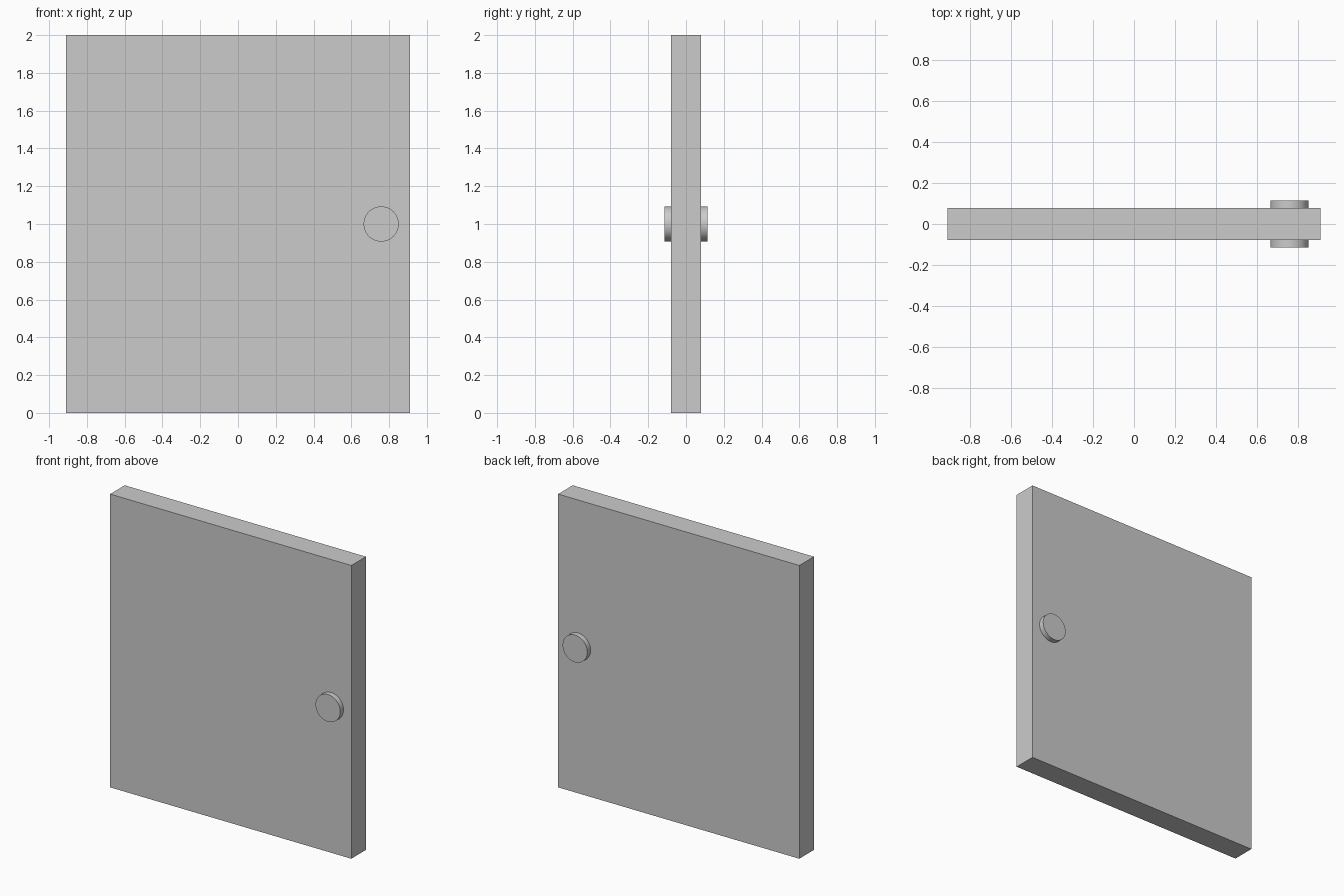
import bpy
import math

if "Cube" in bpy.data.objects:
    bpy.data.objects.remove(bpy.data.objects["Cube"])

W, T, H = 1.82, 0.157, 2.0          # door width, thickness, height
KNOB_X, KNOB_Z, KNOB_R = 0.758, 1.0, 0.093
KNOB_OUT = 0.114                    # knob face distance from the door centre

# Door slab
bpy.ops.mesh.primitive_cube_add(size=1, location=(0, 0, H / 2))
door = bpy.context.object
door.name = "door_panel"
door.scale = (W, T, H)
bpy.ops.object.transform_apply(location=False, rotation=False, scale=True)

# Flat round knob on each face, seated slightly into the slab
inner = T / 2 - 0.005
for name, side in (("front_knob", -1), ("back_knob", 1)):
    bpy.ops.mesh.primitive_cylinder_add(
        vertices=64, radius=KNOB_R, depth=KNOB_OUT - inner,
        location=(KNOB_X, side * (KNOB_OUT + inner) / 2, KNOB_Z),
        rotation=(math.pi / 2, 0, 0))
    knob = bpy.context.object
    knob.name = name
    bpy.ops.object.shade_smooth_by_angle(angle=math.radians(30))
